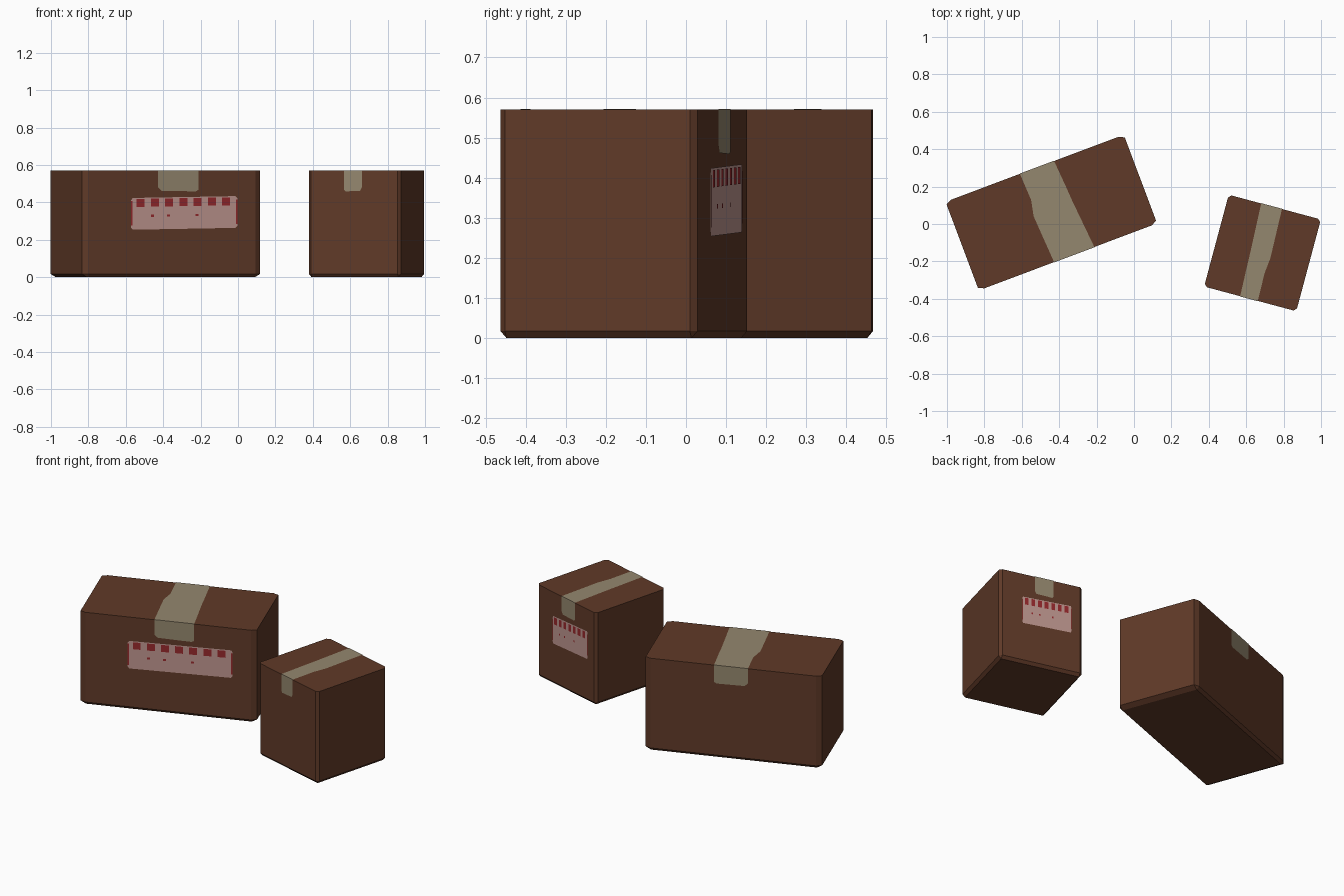
import bpy, bmesh
from math import radians
from mathutils import Matrix, Vector

if "Cube" in bpy.data.objects:
    bpy.data.objects.remove(bpy.data.objects["Cube"])


def material(name, rgb):
    m = bpy.data.materials.new(name)
    m.diffuse_color = (*rgb, 1)
    m.use_nodes = True
    m.node_tree.nodes["Principled BSDF"].inputs["Base Color"].default_value = m.diffuse_color
    return m


CARD = material("brown cardboard", (0.117, 0.042, 0.021))
TAPE = material("beige tape", (0.296, 0.242, 0.156))
LABEL = material("pale pink label", (0.515, 0.305, 0.275))
RED = material("red ink", (0.305, 0.021, 0.025))
E = 0.003   # lift of the thin plates, in unit-box coordinates


def finish(bm, name, mat, matrix):
    bm.transform(matrix)
    me = bpy.data.meshes.new(name)
    bm.to_mesh(me)
    bm.free()
    me.materials.append(mat)
    ob = bpy.data.objects.new(name, me)
    bpy.context.collection.objects.link(ob)
    return ob


def sheet(bm, points, out):
    """One flat face that looks along 'out'."""
    f = bm.faces.new([bm.verts.new(p) for p in points])
    f.normal_update()
    if f.normal.dot(Vector(out)) < 0:
        f.normal_flip()


def front_plate(bm, u0, u1, z0, z1, lift, cut=0.0):
    """Slightly tilted plate on the front face, with clipped corners."""
    if cut:
        pts = [(u0 + cut, z0), (u1 - cut, z0), (u1, z0 + 2 * cut), (u1, z1 - 2 * cut),
               (u1 - cut, z1), (u0 + cut, z1), (u0, z1 - 2 * cut), (u0, z0 + 2 * cut)]
    else:
        pts = [(u0, z0), (u1, z0), (u1, z1), (u0, z1)]
    sheet(bm, [(u, -0.5 - lift, z + 0.03 * u) for u, z in pts], (0, -1, 0))


def box(prefix, centre, angle, size):
    M = (Matrix.Translation((*centre, 0)) @ Matrix.Rotation(radians(angle), 4, 'Z')
         @ Matrix.Diagonal((*size, 1)))

    # cardboard body: bevelled everywhere except round the top
    bm = bmesh.new()
    bmesh.ops.create_cube(bm, size=1, matrix=Matrix.Translation((0, 0, 0.5)))
    edges = [e for e in bm.edges if min(v.co.z for v in e.verts) < 0.5]
    bmesh.ops.bevel(bm, geom=edges, offset=0.03, segments=1, affect='EDGES')
    finish(bm, prefix + "_box", CARD, M)

    # tape over the top with a flap on the front and back
    bm = bmesh.new()
    rows = [(-0.5 - E, -0.078, 0.148), (0.03, -0.094, 0.125),
            (0.2, -0.076, 0.12), (0.5 + E, -0.083, 0.109)]
    for (v0, a0, b0), (v1, a1, b1) in zip(rows, rows[1:]):
        sheet(bm, [(a0, v0, 1 + E), (b0, v0, 1 + E), (b1, v1, 1 + E), (a1, v1, 1 + E)], (0, 0, 1))
    for v, a, b in (rows[0], rows[-1]):
        s = 1 if v > 0 else -1
        sheet(bm, [(a, v, 1 + E), (a, v, 0.84), (a + 0.02, v, 0.81), (b - 0.015, v, 0.805),
                   (b, v, 0.82), (b, v, 1 + E)], (0, s, 0))
    finish(bm, prefix + "_tape", TAPE, M)

    # label on the front
    bm = bmesh.new()
    front_plate(bm, -0.23, 0.366, 0.452, 0.75, E, 0.01)
    finish(bm, prefix + "_label", LABEL, M)

    # red side borders, a row of plain blocks and a few specks
    bm = bmesh.new()
    front_plate(bm, -0.23, -0.222, 0.49, 0.72, 2 * E)
    front_plate(bm, 0.358, 0.366, 0.49, 0.72, 2 * E)
    for i in range(7):
        u = -0.2 + 0.08 * i
        front_plate(bm, u, u + 0.045, 0.665, 0.74, 2 * E)
    for u in (-0.12, -0.03, 0.13):
        front_plate(bm, u, u + 0.018, 0.57, 0.59, 2 * E)
    finish(bm, prefix + "_label_print", RED, M)


box("wide", (-0.442, 0.061), 20.6, (1.018, 0.506, 0.57))
# the same box at half width, turned so that its label faces the back
box("small", (0.687, -0.155), 165, (0.51, 0.508, 0.57))
